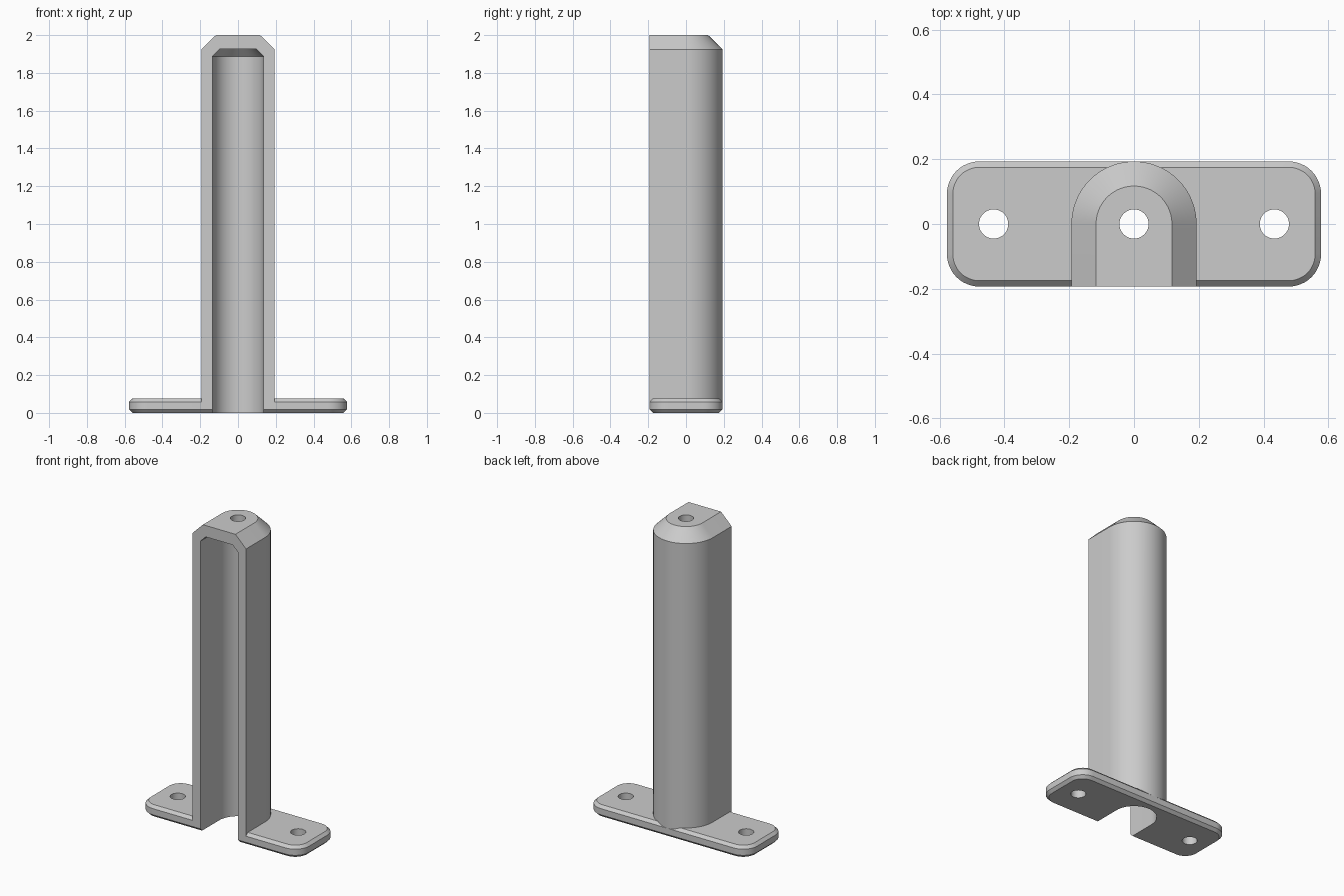
import bpy
import math

cube = bpy.data.objects.get("Cube")
if cube:
    bpy.data.objects.remove(cube, do_unlink=True)

DEPTH = 0.193    # half depth of the bracket, also the column's outer radius
HOLES = (-0.433, 0, 0.433)

grey = bpy.data.materials.new("plain grey")
grey.use_nodes = True
colour = (0.6, 0.6, 0.6, 1)
grey.diffuse_color = colour
grey.node_tree.nodes["Principled BSDF"].inputs["Base Color"].default_value = colour


def arc(cx, cy, r, start, end, steps):
    """Points along an arc, angles in degrees."""
    angles = [math.radians(start + (end - start) * i / steps) for i in range(steps + 1)]
    return [(cx + r * math.cos(a), cy + r * math.sin(a)) for a in angles]


def rounded_plate(half_x, half_y, r):
    cx, cy = half_x - r, half_y - r
    points = []
    for i, (sx, sy) in enumerate(((1, 1), (-1, 1), (-1, -1), (1, -1))):
        points += arc(sx * cx, sy * cy, r, i * 90, i * 90 + 90, 12)
    return points


def arch(r, front):
    """Half round at the back with straight sides running to the front."""
    return arc(0, 0, r, 0, 180, 48) + [(-r, front), (r, front)]


def loft(name, levels):
    """Solid through matching outlines, each given with its height."""
    n = len(levels[0][0])
    verts = [(x, y, z) for outline, z in levels for x, y in outline]
    faces = [list(range(n))[::-1], list(range(len(verts) - n, len(verts)))]
    for k in range(len(levels) - 1):
        for i in range(n):
            j = (i + 1) % n
            faces.append([k * n + i, k * n + j, (k + 1) * n + j, (k + 1) * n + i])
    mesh = bpy.data.meshes.new(name)
    mesh.from_pydata(verts, [], faces)
    mesh.materials.append(grey)
    obj = bpy.data.objects.new(name, mesh)
    bpy.context.collection.objects.link(obj)
    return obj


def combine(target, tool, operation):
    """Apply a boolean and discard the tool."""
    tool.hide_render = True
    mod = target.modifiers.new(operation, 'BOOLEAN')
    mod.operation = operation
    mod.solver = 'EXACT'
    mod.object = tool
    bpy.context.view_layer.objects.active = target
    bpy.ops.object.modifier_apply(modifier=mod.name)
    bpy.data.objects.remove(tool, do_unlink=True)


# Base plate with chamfered rims
def plate(inset):
    return rounded_plate(0.577 - inset, DEPTH - inset, 0.1 - inset)


bracket = loft("mounting_bracket", [
    (plate(0.018), 0), (plate(0), 0.018), (plate(0), 0.058), (plate(0.018), 0.076)])

# Upright column, starting inside the plate, with a chamfered top
column = loft("column", [
    (arch(DEPTH, -DEPTH), 0.03), (arch(DEPTH, -DEPTH), 1.925),
    (arch(DEPTH - 0.076, -DEPTH), 2)])
combine(bracket, column, 'UNION')

# Channel open at the front and bottom
channel = loft("channel_cutter", [
    (arch(0.135, -0.4), -0.1), (arch(0.135, -0.4), 1.888), (arch(0.097, -0.4), 1.926)])
combine(bracket, channel, 'DIFFERENCE')

# Screw holes in both wings and the top
for x in HOLES:
    ring = arc(x, 0, 0.045, 0, 360, 48)[:-1]
    combine(bracket, loft("hole_cutter", [(ring, -0.1), (ring, 2.1)]), 'DIFFERENCE')

# Smooth the curves, keep the chamfers crisp
bpy.ops.object.select_all(action='DESELECT')
bracket.select_set(True)
bpy.context.view_layer.objects.active = bracket
bpy.ops.object.shade_smooth_by_angle(angle=math.radians(30))
